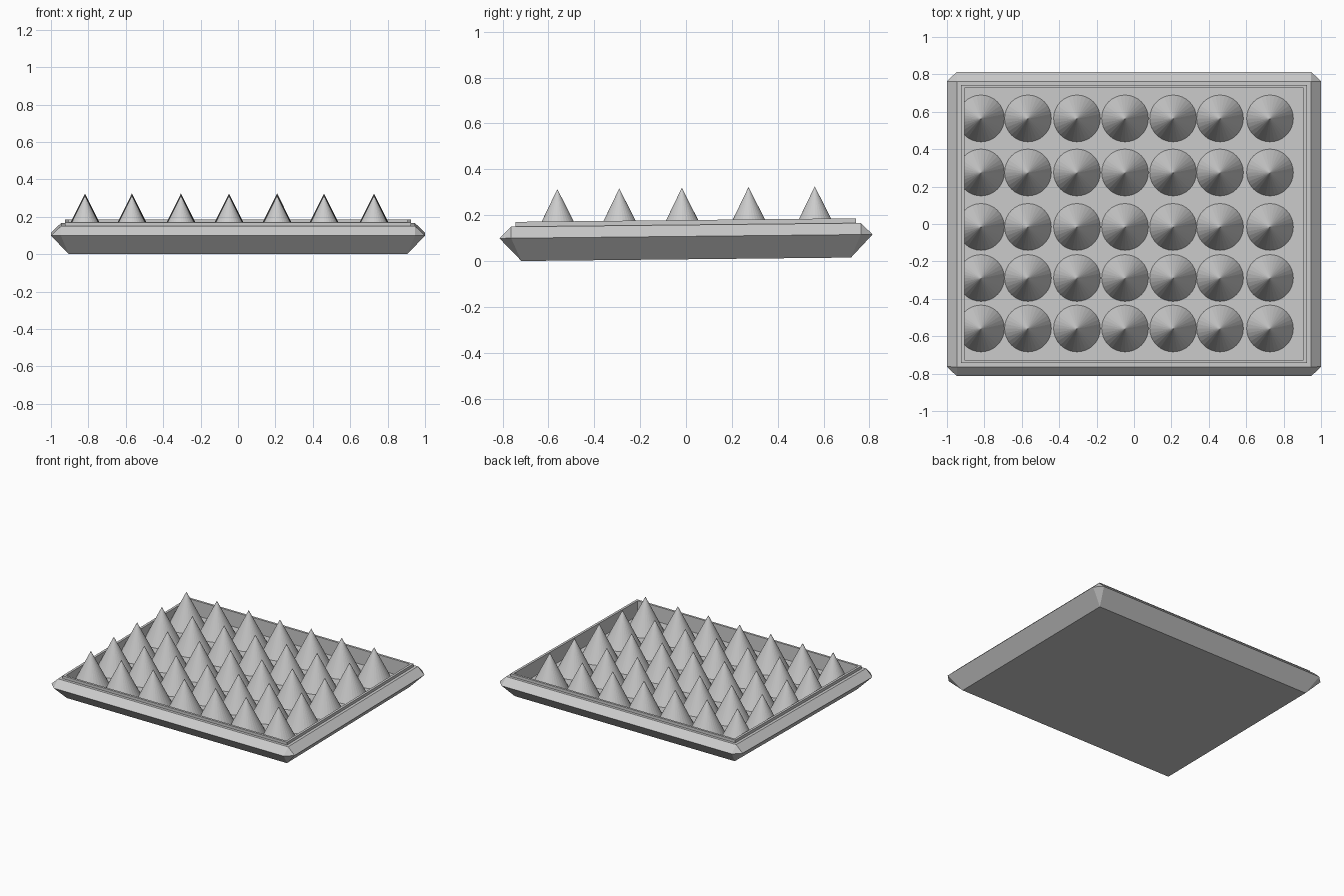
import bpy, bmesh
from mathutils import Matrix

if "Cube" in bpy.data.objects:
    bpy.data.objects.remove(bpy.data.objects["Cube"])

# the whole model leans very slightly up toward the back
TILT = Matrix.Translation((0, 0.001, 0.0076)) @ Matrix.Rotation(0.0105, 4, 'X')
FLOOR = 0.06


def finish(name, bm):
    bmesh.ops.recalc_face_normals(bm, faces=bm.faces)
    bm.transform(TILT)
    me = bpy.data.meshes.new(name)
    bm.to_mesh(me)
    bm.free()
    ob = bpy.data.objects.new(name, me)
    bpy.context.collection.objects.link(ob)
    return ob


# tray: stacked rectangular rings, bevelled corners at the widest level
bm = bmesh.new()
SIGNS = [(-1, -1), (1, -1), (1, 1), (-1, 1)]


def ring(hx, hy, z):
    return [bm.verts.new((sx * hx, sy * hy, z)) for sx, sy in SIGNS]


def bridge(a, b):
    for i in range(4):
        j = (i + 1) % 4
        bm.faces.new((a[i], a[j], b[j], b[i]))


bottom = ring(0.905, 0.719, 0)
wide_y = ring(0.947, 0.814, 0.1)    # corner points on front and back edges
wide_x = ring(1.0, 0.763, 0.1)      # corner points on side edges
ledge = ring(0.947, 0.763, 0.15)
for inner in (bottom, ledge):
    for i in range(4):
        j = (i + 1) % 4
        w = wide_y if i % 2 == 0 else wide_x
        bm.faces.new((inner[i], inner[j], w[j], w[i]))
        bm.faces.new((inner[i], wide_x[i], wide_y[i]))
bm.faces.new(bottom)

# raised lip, inner walls and floor
rings = [ledge, ring(0.925, 0.743, 0.15), ring(0.925, 0.743, 0.171),
         ring(0.907, 0.727, 0.171), ring(0.907, 0.727, FLOOR)]
for a, b in zip(rings, rings[1:]):
    bridge(a, b)
bm.faces.new(rings[-1])
finish("tray", bm)

# spikes: seven by five cones with slightly uneven spacing
for r, y in enumerate((-0.559, -0.289, -0.016, 0.275, 0.564)):
    for c, x in enumerate((-0.818, -0.567, -0.305, -0.048, 0.209, 0.46, 0.727)):
        bm = bmesh.new()
        bmesh.ops.create_cone(bm, cap_ends=True, segments=32, radius1=0.125,
                              radius2=0, depth=0.252,
                              matrix=Matrix.Translation((x, y, FLOOR + 0.126)))
        bmesh.ops.remove_doubles(bm, verts=bm.verts, dist=1e-5)
        finish(f"spike_{r + 1}_{c + 1}", bm)
